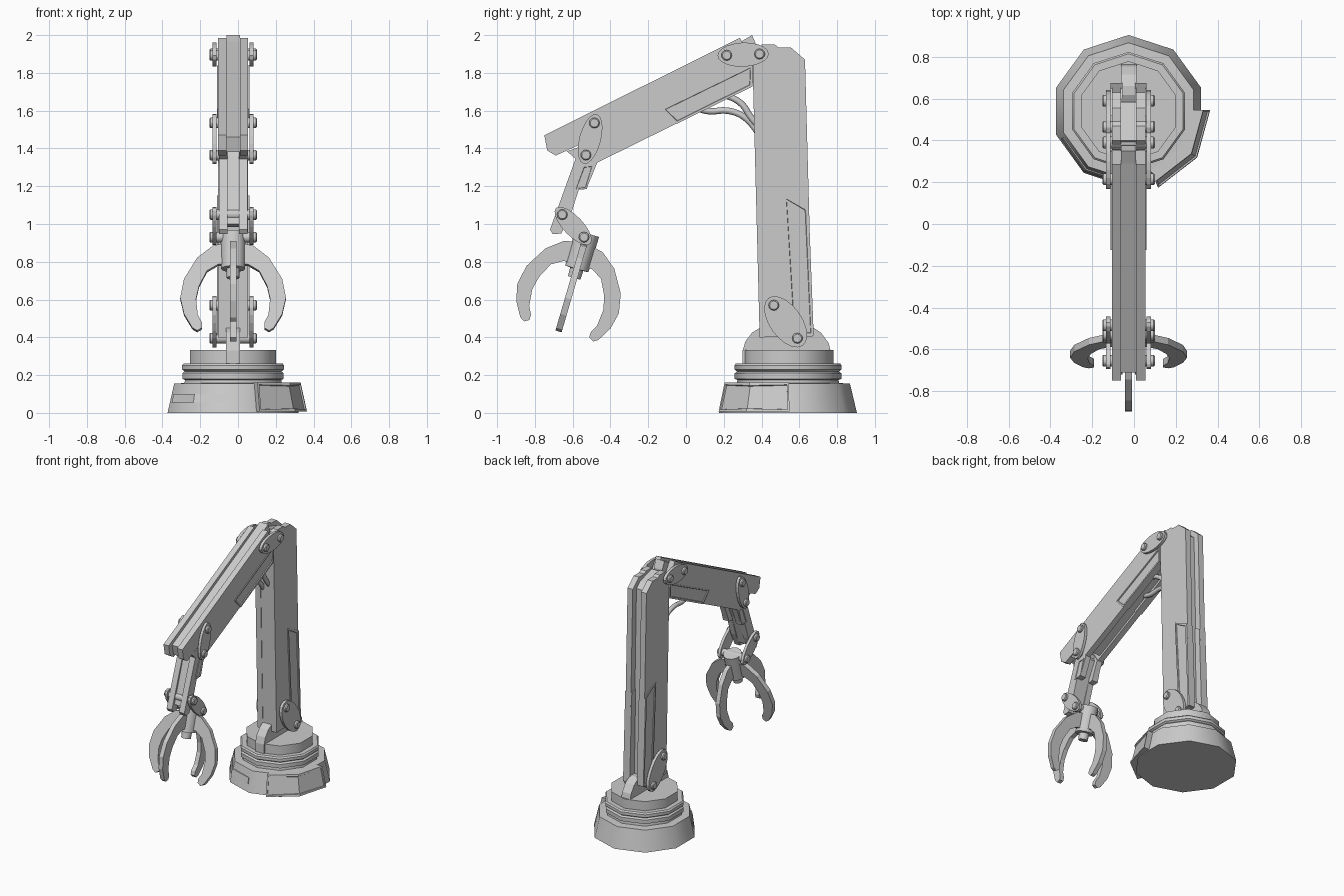
import bpy, bmesh
from math import sin, cos, pi, radians, atan2, hypot
from mathutils import Vector

if "Cube" in bpy.data.objects:
    bpy.data.objects.remove(bpy.data.objects["Cube"])

CX, BY = -0.026, 0.54          # arm mid-plane, base centre


def finish(name, bm, smooth=False):
    bmesh.ops.recalc_face_normals(bm, faces=bm.faces)
    me = bpy.data.meshes.new(name)
    bm.to_mesh(me)
    bm.free()
    ob = bpy.data.objects.new(name, me)
    bpy.context.collection.objects.link(ob)
    if smooth:
        bpy.ops.object.select_all(action='DESELECT')
        bpy.context.view_layer.objects.active = ob
        ob.select_set(True)
        bpy.ops.object.shade_smooth_by_angle(angle=radians(40))
    return ob


def prism(name, prof, x0, x1, inset=0.0):
    """Side profile (y, z) extruded across x; optional sunk frame on the outer face."""
    bm = bmesh.new()
    f = bm.faces.new([bm.verts.new((CX + x0, y, z)) for y, z in prof])
    r = bmesh.ops.extrude_face_region(bm, geom=[f], use_keep_orig=True)
    outer = [g for g in r['geom'] if isinstance(g, bmesh.types.BMFace)]
    for g in r['geom']:
        if isinstance(g, bmesh.types.BMVert):
            g.co.x = CX + x1
    bmesh.ops.recalc_face_normals(bm, faces=bm.faces)
    if inset:
        bmesh.ops.inset_region(bm, faces=outer, thickness=inset)
        bmesh.ops.inset_region(bm, faces=outer, thickness=0.003, depth=-0.006)
    return finish(name, bm)


def pair(name, prof, a, b, inset=0.0):
    for tag, s in (("right", 1), ("left", -1)):
        prism(f"{name}_{tag}", prof, s * a, s * b, inset)


def lathe(name, prof, n, org, axis, start=0.0, smooth=True):
    """Closed (radius, height) profile spun around an axis."""
    axis = Vector(axis).normalized()
    u = Vector((1, 0, 0)) if abs(axis.x) < 0.9 else Vector((0, 1, 0))
    v = axis.cross(u)
    bm = bmesh.new()
    rings = []
    for r, h in prof:
        rings.append([bm.verts.new(Vector(org) + axis * h + r * (
            u * cos(start + 2 * pi * i / n) + v * sin(start + 2 * pi * i / n))) for i in range(n)])
    for a, b in zip(rings, rings[1:]):
        for i in range(n):
            j = (i + 1) % n
            bm.faces.new((a[i], a[j], b[j], b[i]))
    bm.faces.new(rings[0])
    bm.faces.new(rings[-1])
    return finish(name, bm, smooth)


def shell(name, pts, z0, z1, taper, depth, inset):
    """Bent panel around the base; pts are (angle in degrees, radius)."""
    bm = bmesh.new()

    def row(z, off):
        return [bm.verts.new((CX + (r + off) * cos(radians(a)), BY + (r + off) * sin(radians(a)), z))
                for a, r in pts]
    o0, o1 = row(z0, -taper * z0), row(z1, -taper * z1)
    i0, i1 = row(z0, -taper * z0 - depth), row(z1, -taper * z1 - depth)
    outer = []
    for k in range(len(pts) - 1):
        outer.append(bm.faces.new((o0[k], o0[k + 1], o1[k + 1], o1[k])))
        bm.faces.new((i0[k], i1[k], i1[k + 1], i0[k + 1]))
        bm.faces.new((o1[k], o1[k + 1], i1[k + 1], i1[k]))
        bm.faces.new((o0[k], i0[k], i0[k + 1], o0[k + 1]))
    for k in (0, -1):
        bm.faces.new((o0[k], o1[k], i1[k], i0[k]))
    bmesh.ops.recalc_face_normals(bm, faces=bm.faces)
    if inset:
        bmesh.ops.inset_region(bm, faces=outer, thickness=inset)
        bmesh.ops.inset_region(bm, faces=outer, thickness=0.003, depth=-0.008)
    finish(name, bm)


# Ten-sided base with stepped turntable
lathe("base", [(0.365, 0), (0.328, 0.155), (0.27, 0.158), (0.268, 0.175), (0.282, 0.18), (0.282, 0.21),
               (0.27, 0.22), (0.284, 0.23), (0.284, 0.252), (0.275, 0.262), (0.24, 0.262), (0.24, 0.332)],
      10, (CX, BY, 0), (0, 0, 1), pi / 2)
shell("base_hatch", [(-69, 0.395), (-34, 0.398), (1, 0.393)], 0.008, 0.16, 0.22, 0.06, 0.015)


def base_r(a):
    return 0.365 * cos(pi / 10) / cos(radians((a - 90) % 36 - 18)) + 0.006


shell("base_plate", [(a, base_r(a)) for a in (202, 234, 266)], 0.055, 0.1, 0.24, 0.03, 0)

# Foot fin carrying the column
prism("foot_fin", [(0.30, 0.25), (0.30, 0.33), (0.315, 0.38), (0.35, 0.425), (0.40, 0.455), (0.66, 0.46),
                   (0.715, 0.425), (0.755, 0.37), (0.768, 0.32), (0.768, 0.25)], -0.037, 0.037)

# Column: two rails, recessed spine, side hatches
pair("column_rail", [(0.39, 0.40), (0.67, 0.405), (0.63, 1.87), (0.555, 1.935), (0.49, 1.935), (0.47, 1.95),
                     (0.40, 1.95), (0.355, 1.90), (0.355, 1.75)], 0.036, 0.08)
prism("column_spine", [(0.392, 0.40), (0.62, 0.40), (0.585, 1.86), (0.54, 1.90), (0.40, 1.94),
                       (0.36, 1.88), (0.36, 1.75)], -0.036, 0.036)
pair("column_hatch", [(0.52, 1.15), (0.65, 1.085), (0.676, 0.41), (0.56, 0.41)], 0.03, 0.086, 0.02)

# Upper arm: two rails, inset core, side hatches
pair("arm_rail", [(-0.75, 1.47), (0.285, 1.985), (0.352, 1.87), (0.352, 1.73), (-0.47, 1.325),
                  (-0.54, 1.43), (-0.69, 1.362), (-0.735, 1.39)], 0.036, 0.08)
prism("arm_core", [(-0.71, 1.46), (0.29, 1.965), (0.35, 2.0), (0.375, 1.94), (0.375, 1.76), (-0.45, 1.355),
                   (-0.52, 1.45), (-0.69, 1.38)], -0.036, 0.036)
pair("arm_hatch", [(-0.125, 1.61), (0.35, 1.84), (0.352, 1.728), (-0.05, 1.53)], 0.03, 0.086, 0.015)

# Forearm
pair("forearm_rail", [(-0.53, 1.42), (-0.63, 1.385), (-0.585, 1.345), (-0.72, 0.97), (-0.705, 0.946),
                      (-0.66, 0.95), (-0.61, 1.05), (-0.565, 1.19), (-0.525, 1.19), (-0.47, 1.325)], 0.03, 0.075)
prism("forearm_core", [(-0.53, 1.42), (-0.57, 1.36), (-0.69, 1.0), (-0.64, 0.985), (-0.56, 1.21),
                       (-0.50, 1.33)], -0.03, 0.03)
pair("forearm_hatch", [(-0.545, 1.31), (-0.59, 1.18), (-0.525, 1.185), (-0.49, 1.31)], 0.03, 0.08, 0.01)

# Joints: oval link plates on both sides with through bolts
joints = {"foot": ((0.465, 0.57), (0.59, 0.395), 0.085),
          "shoulder": ((0.215, 1.893), (0.39, 1.9), 0.064),
          "elbow": ((-0.485, 1.535), (-0.53, 1.365), 0.057),
          "wrist": ((-0.655, 1.05), (-0.54, 0.93), 0.052)}
for name, (p, q, w) in joints.items():
    ang, half = atan2(q[1] - p[1], q[0] - p[0]), hypot(q[0] - p[0], q[1] - p[1]) / 2 + 0.048
    cy, cz = (p[0] + q[0]) / 2, (p[1] + q[1]) / 2
    oval = []
    for i in range(20):
        a, b = half * cos(pi * i / 10), w * sin(pi * i / 10)
        oval.append((cy + a * cos(ang) - b * sin(ang), cz + a * sin(ang) + b * cos(ang)))
    pair(f"{name}_link", oval, 0.087, 0.108)
    for k, (y, z) in enumerate((p, q)):
        lathe(f"{name}_bolt_{k}", [(0.022, -0.126), (0.028, -0.12), (0.028, 0.12), (0.022, 0.126)],
              12, (CX, y, z), (1, 0, 0))

# Gripper hub, tilted
org, down = Vector((CX, -0.525, 0.945)), Vector((0, -0.28, -0.96)).normalized()
lathe("gripper_hub", [(0.066, -0.005), (0.064, 0.19), (0.036, 0.192), (0.034, 0.24)], 12, org, down)

# Four claw fingers around the hub
claw = [(0.03, 0.05), (0.107, 0.067), (0.19, 0.133), (0.26, 0.25), (0.28, 0.354), (0.26, 0.443),
        (0.215, 0.52), (0.19, 0.535), (0.165, 0.52), (0.165, 0.49), (0.187, 0.448), (0.196, 0.36),
        (0.18, 0.288), (0.138, 0.205), (0.08, 0.17), (0.03, 0.165)]
e1 = Vector((1, 0, 0))
e2 = down.cross(e1)
for k, (rad, side) in enumerate(((e1, e2), (e2, -e1), (-e1, -e2), (-e2, e1))):
    bm = bmesh.new()
    lo, hi = [[bm.verts.new(org + rad * r + down * u + side * s) for r, u in claw] for s in (-0.017, 0.017)]
    bm.faces.new(lo)
    bm.faces.new(hi)
    for i in range(len(claw)):
        bm.faces.new((lo[i - 1], lo[i], hi[i], hi[i - 1]))
    finish(f"claw_finger_{k}", bm)

# Cables between column and arm
cables = ([(0.04, 1.62), (0.12, 1.597), (0.22, 1.60), (0.31, 1.565), (0.40, 1.46)],
          [(0.17, 1.69), (0.24, 1.67), (0.30, 1.63), (0.34, 1.57), (0.40, 1.50)])
for k, path in enumerate(cables):
    cu = bpy.data.curves.new(f"cable_{k}", 'CURVE')
    cu.dimensions, cu.bevel_depth, cu.bevel_resolution, cu.resolution_u = '3D', 0.017, 2, 4
    sp = cu.splines.new('BEZIER')
    sp.bezier_points.add(len(path) - 1)
    for bp, (y, z) in zip(sp.bezier_points, path):
        bp.co = (CX + (-0.025, 0.025)[k], y, z)
        bp.handle_left_type = bp.handle_right_type = 'AUTO'
    ob = bpy.data.objects.new(f"cable_{k}", cu)
    bpy.context.collection.objects.link(ob)
    bpy.ops.object.select_all(action='DESELECT')
    bpy.context.view_layer.objects.active = ob
    ob.select_set(True)
    bpy.ops.object.convert(target='MESH')
